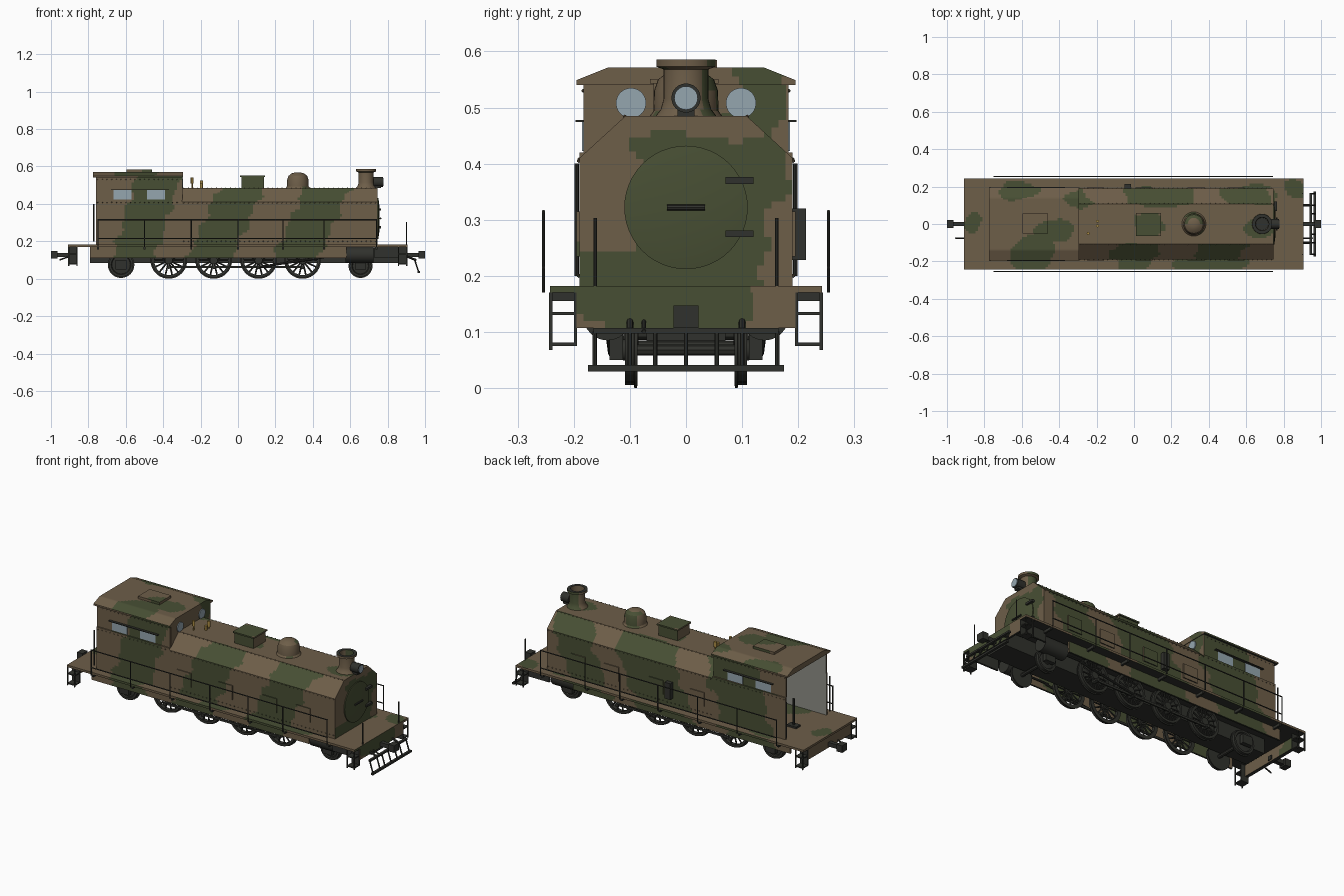
import bpy, bmesh, math
from mathutils import Vector, Matrix

if "Cube" in bpy.data.objects:
    bpy.data.objects.remove(bpy.data.objects["Cube"])


def mat(name, r, g, b):
    m = bpy.data.materials.new(name)
    m.diffuse_color = (r, g, b, 1)
    m.use_nodes = True
    m.node_tree.nodes["Principled BSDF"].inputs["Base Color"].default_value = m.diffuse_color
    return m


BROWN = mat("camo brown", 0.155, 0.112, 0.066)
GREEN = mat("camo green", 0.064, 0.078, 0.034)
DARK = mat("dark iron", 0.030, 0.031, 0.026)
GLASS = mat("pale blue glass", 0.30, 0.38, 0.43)
GREY = mat("cab interior grey", 0.27, 0.27, 0.24)
BRASS = mat("brass", 0.42, 0.27, 0.06)
CAB = Vector((-0.53, 0, 0.36))

# Camouflage patches seen from above: centre x, y, radius x, y
TOP = [(-.55, -.17, .11, .1), (-.6, .19, .1, .06), (-.44, -.05, .11, .06), (-.28, .13, .1, .04),
       (.15, .15, .18, .06), (.08, 0, .1, .06), (.65, .15, .12, .06), (0, -.18, .1, .08),
       (.87, .2, .06, .06), (-.87, 0, .04, .05), (.42, -.2, .2, .06), (.66, -.03, .08, .05)]
NEAR = [(-.65, -.42), (-.24, 0), (.22, .46)]
FAR = [(-.68, -.36), (-.17, .2), (.36, .6)]


def is_green(c, n):
    x, y, z = c
    w = .012 * math.sin(37 * z + 9 * x) + .01 * math.sin(61 * z + 31 * y + 17 * x)
    if n.x > .7:                                   # faces looking forward
        if x < 0:
            return .08 < y + w < .17
        return y < .1 + .27 * (z - .1) + w and z < .46 + w and (z < .25 + w or y > -.085 + w) and y > -.11 - 3 * (z - .1)
    if n.z > .85:                                  # faces looking up
        return any(((x - a + w) / p) ** 2 + ((y - b + w) / q) ** 2 < 1 for a, b, p, q in TOP)
    if n.x < -.7:
        return False
    s = x - (.3 if x < -.3 else .45) * (z - .18) + w
    return any(a < s < b for a, b in (NEAR if y < 0 else FAR))


def paint(bm, step, inside=False):
    """Cut the mesh into a fine grid and choose brown, green, dark or grey per face."""
    if step:
        for ax in (1, 2, 0):
            vals = [v.co[ax] for v in bm.verts]
            lo, hi = min(vals), max(vals)
            n = int((hi - lo) / step)
            for i in range(1, n):
                no = Vector((0, 0, 0))
                no[ax] = 1
                bmesh.ops.bisect_plane(bm, geom=bm.verts[:] + bm.edges[:] + bm.faces[:],
                                       plane_co=no * (lo + (hi - lo) * i / n), plane_no=no)
    bm.normal_update()
    for f in bm.faces:
        c = f.calc_center_median()
        f.material_index = 1 if is_green(c, f.normal) else 0
        if f.normal.z < -.7:
            f.material_index = 2
        if inside and (abs(f.normal.y) > .7 or abs(f.normal.x) > .7) and f.normal.dot(CAB - c) > 0:
            f.material_index = 3


def finish(name, bm, m, step=.0125, inside=False):
    bmesh.ops.recalc_face_normals(bm, faces=bm.faces[:])
    me = bpy.data.meshes.new(name)
    if m is None:
        paint(bm, step, inside)
        for k in (BROWN, GREEN, DARK, GREY):
            me.materials.append(k)
    else:
        me.materials.append(m)
    bm.to_mesh(me)
    bm.free()
    ob = bpy.data.objects.new(name, me)
    bpy.context.collection.objects.link(ob)
    return ob


def box(name, x0, x1, y0, y1, z0, z1, m=None, **kw):
    bm = bmesh.new()
    bmesh.ops.create_cube(bm, size=1, matrix=Matrix.Translation(((x0 + x1) / 2, (y0 + y1) / 2, (z0 + z1) / 2))
                          @ Matrix.Diagonal((x1 - x0, y1 - y0, z1 - z0, 1)))
    return finish(name, bm, m, **kw)


def prism(name, yz, x0, x1, m=None, **kw):
    bm = bmesh.new()
    f = bm.faces.new([bm.verts.new((x0, y, z)) for y, z in yz])
    r = bmesh.ops.extrude_face_region(bm, geom=[f])
    if f.is_valid:
        bm.faces.remove(f)
    bmesh.ops.translate(bm, verts=[v for v in r['geom'] if isinstance(v, bmesh.types.BMVert)], vec=(x1 - x0, 0, 0))
    bmesh.ops.contextual_create(bm, geom=[e for e in bm.edges if e.is_boundary])
    return finish(name, bm, m, **kw)


def bar(name, p, q, r, m=DARK, seg=8):
    p, q = Vector(p), Vector(q)
    d = q - p
    bm = bmesh.new()
    bmesh.ops.create_cone(bm, cap_ends=True, segments=seg, radius1=r, radius2=r, depth=d.length,
                          matrix=Matrix.Translation((p + q) / 2) @ d.to_track_quat('Z', 'Y').to_matrix().to_4x4())
    return finish(name, bm, m, step=0)


def lathe(name, pts, loc, axis, m=None, seg=32, closed=False):
    bm = bmesh.new()
    vs = [bm.verts.new((r, 0, h)) for r, h in pts]
    for a, b in zip(vs, vs[1:] + (vs[:1] if closed else [])):
        bm.edges.new((a, b))
    bmesh.ops.spin(bm, geom=bm.verts[:] + bm.edges[:], cent=(0, 0, 0), axis=(0, 0, 1),
                   angle=2 * math.pi, steps=seg, use_merge=True)
    bmesh.ops.remove_doubles(bm, verts=bm.verts[:], dist=1e-5)
    bm.transform(Matrix.Translation(loc) @ Vector(axis).to_track_quat('Z', 'Y').to_matrix().to_4x4())
    return finish(name, bm, m, step=0)


# Armoured boiler casing, running board, skirts and end beams
prism("boiler_casing", [(-.19, .18), (-.19, .41), (-.108, .485), (.108, .485), (.19, .41), (.19, .18)], -.31, .745, inside=True)
box("running_board", -.91, .905, -.242, .242, .17, .182)
box("chassis_frame", -.79, .89, -.07, .07, .085, .168, DARK)
box("front_beam", .893, .905, -.195, .195, .107, .17)
box("rear_beam", -.905, -.885, -.195, .195, .107, .17)
for s, side in ((-1, "near"), (1, "far")):
    y = sorted((s * .18, s * .19))
    box("skirt_" + side, -.79, .58, *y, .11, .17)
    box("front_frame_" + side, .73, .893, *y, .11, .17, DARK)
    for x in (-.25, .01, .29, .5):
        box("inspection_hatch_" + side, x, x + .09, *sorted((s * .189, s * .195)), .235, .315)

# Cab walls, roof, windows and controls
    box("cab_wall_" + side, -.76, -.30, *sorted((s * .178, s * .19)), .18, .42, inside=True)
    box("cab_upper_wall_" + side, -.76, -.30, *sorted((s * .174, s * .183)), .42, .542, inside=True)
    for x in (-.665, -.487):
        box("side_window_" + side, x, x + .096, *sorted((s * .182, s * .185)), .423, .474, GLASS)
    box("window_visor_" + side, -.68, -.37, *sorted((s * .183, s * .197)), .474, .478, DARK)
    bar("round_window_" + side, (-.30, s * .098, .508), (-.293, s * .098, .508), .027, GLASS, 24)
    bar("cab_grab_rail_" + side, (-.77, s * .195, .2), (-.77, s * .195, .4), .004)
box("cab_front_wall", -.31, -.298, -.178, .178, .40, .542, inside=True)
prism("cab_roof", [(-.195, .54), (-.195, .549), (-.14, .571), (.14, .571), (.195, .549), (.195, .54)], -.775, -.295)
box("roof_hatch", -.595, -.46, -.05, .055, .57, .585)
bar("regulator_lever", (-.7, .03, .18), (-.7, .03, .34), .006)
box("lever_base", -.73, -.67, .01, .05, .182, .192, DARK)

# Chimney, dome, sand box, headlight and whistles
lathe("chimney", [(.058, .48), (.045, .497), (.04, .515), (.04, .568), (.053, .573), (.053, .586), (.036, .586), (.034, .53), (0, .53)],
      (.685, 0, 0), (0, 0, 1))
lathe("steam_dome", [(.066, .483), (.058, .494), (.057, .53), (.05, .55), (.033, .563), (.015, .568), (0, .569)], (.32, 0, 0), (0, 0, 1))
box("sand_box", .018, .138, -.058, .052, .48, .543)
box("sand_box_lid", .012, .144, -.064, .058, .543, .551)
bar("headlight", (.725, 0, .517), (.775, 0, .517), .026, DARK, 24)
bar("headlight_lens", (.774, 0, .517), (.778, 0, .517), .021, GLASS, 24)
box("headlight_bracket", .725, .765, -.015, .015, .484, .5, DARK)
for x, y, h in ((-.245, -.05, .54), (-.195, .015, .525), (-.195, -.01, .51)):
    bar("whistle", (x, y, .485), (x, y, h - .02), .004, BRASS)
    bar("whistle_bell", (x, y, h - .03), (x, y, h), .008, BRASS, 12)

# Smokebox door with hinges and handle
lathe("smokebox_door", [(.11, 0), (.11, .006), (.08, .011), (0, .014)], (.744, 0, .322), (1, 0, 0), GREEN, 48)
for z in (.275, .37):
    box("door_hinge", .748, .764, .07, .12, z - .006, z + .006, DARK)
bar("door_handle", (.763, -.034, .322), (.763, .034, .322), .005)

# Rivet rows on the casing
bm = bmesh.new()
rows = [(.191, .405), (.191, .2), (.109, .484)]
for s in (-1, 1):
    for y, z in rows:
        for i in range(42):
            bmesh.ops.create_icosphere(bm, subdivisions=1, radius=.0035, matrix=Matrix.Translation((-.29 + i * .025, s * y, z)))
    for i in range(18):
        for z in (.408, .53):
            bmesh.ops.create_icosphere(bm, subdivisions=1, radius=.0035,
                                       matrix=Matrix.Translation((-.75 + i * .025, s * (.19 if z < .5 else .183), z)))
finish("rivets", bm, None, step=0)

# Air pump on the far side
box("air_pump", -.05, -.015, .19, .214, .228, .32, DARK)

# Side handrails, front poles and steps
for s in (-1, 1):
    y = s * .254
    for z in (.315, .215):
        bar("handrail", (-.75, y, z), (.742, y, z), .003)
    for x in (-.748, -.5, -.25, 0, .24, .46, .74):
        bar("handrail_post", (x, y, .17), (x, y, .316), .003)
        box("board_bracket", x - .005, x + .005, *sorted((s * .19, s * .24)), .155, .17, DARK)
    bar("front_pole", (.9, s * .162, .18), (.9, s * .162, .303), .003)
    for x in (-.883, .88):
        for dx in (-.022, .022):
            box("step_side", x + dx - .003, x + dx + .003, *sorted((s * .238, s * .244)), .068, .17, DARK)
        for z in (.078, .133):
            box("step_tread", x - .024, x + .024, *sorted((s * .2, s * .242)), z - .003, z + .003, DARK)
        box("step_back", x - .024, x + .024, *sorted((s * .194, s * .2)), .075, .17, DARK)

# Couplers and cowcatcher
for s in (-1, 1):
    box("coupler_shank", *sorted((s * .88, s * .97)), -.012, .012, .115, .138, DARK)
    box("coupler_head", *sorted((s * .965, s)), -.022, .022, .107, .147, DARK)
    bar("uncoupling_lever", (s * .9, -.075, .12), (s * .955, -.075, .1), .004)
for y in (-.163, -.1, -.055, 0, .055, .1, .163):
    bar("cowcatcher_bar", (.945, y, .1), (.966, y, .035), .004)
box("cowcatcher_top", .938, .952, -.165, .165, .097, .107, DARK)
box("cowcatcher_bottom", .96, .974, -.175, .175, .03, .041, DARK)
for y in (-.1, .1):
    bar("cowcatcher_stay", (.9, y, .12), (.945, y, .102), .006)

# Spoked driving wheels with rods
DRIVERS = (-.37, -.13, .11, .345)
for x in DRIVERS:
    bar("driving_axle", (x, -.11, .098), (x, .11, .098), .012, DARK, 12)
    for s in (-1, 1):
        c = Vector((x, s * .098, .098))
        lathe("driving_wheel_rim", [(.078, -.011), (.098, -.011), (.098, -.006), (.092, -.005), (.092, .011), (.078, .011)],
              c, (0, s, 0), DARK, 40, True)
        bar("wheel_hub", c - Vector((0, .013, 0)), c + Vector((0, .013, 0)), .021, DARK, 16)
        for k in range(14):
            a = k * math.tau / 14
            bar("wheel_spoke", c, c + Vector((math.cos(a), 0, math.sin(a))) * .08, .0045, DARK, 6)
        bar("crank_pin", (x, s * .1, .062), (x, s * .135, .062), .01, DARK, 12)
for s in (-1, 1):
    box("coupling_rod", -.38, .355, *sorted((s * .118, s * .126)), .056, .068, DARK)
    bar("connecting_rod", (.11, s * .133, .062), (.46, s * .14, .115), .006)
    bar("piston_rod", (.44, s * .14, .12), (.6, s * .14, .12), .006)
    bar("steam_cylinder", (.575, s * .14, .128), (.725, s * .14, .128), .043, DARK, 24)
# Solid leading and trailing wheels
    for n, x, r in (("leading", .655, .064), ("trailing", -.625, .071)):
        lathe(n + "_wheel", [(0, -.012), (r, -.012), (r, -.006), (r - .006, -.005), (r - .006, .011), (r - .018, .011),
                             (r - .022, .005), (.02, .007), (.018, .016), (0, .016)], (x, s * .098, r + .004), (0, s, 0), DARK, 32)
        box(n + "_axle_box", x - .03, x + .03, *sorted((s * .112, s * .136)), .05, .1, DARK)
        bar(n + "_axle", (x, 0, r + .004), (x, s * .12, r + .004), .01)

# Smooth the round parts, keep hard edges
for o in bpy.data.objects:
    o.select_set(True)
bpy.context.view_layer.objects.active = bpy.data.objects["boiler_casing"]
bpy.ops.object.shade_smooth_by_angle(angle=math.radians(30))
